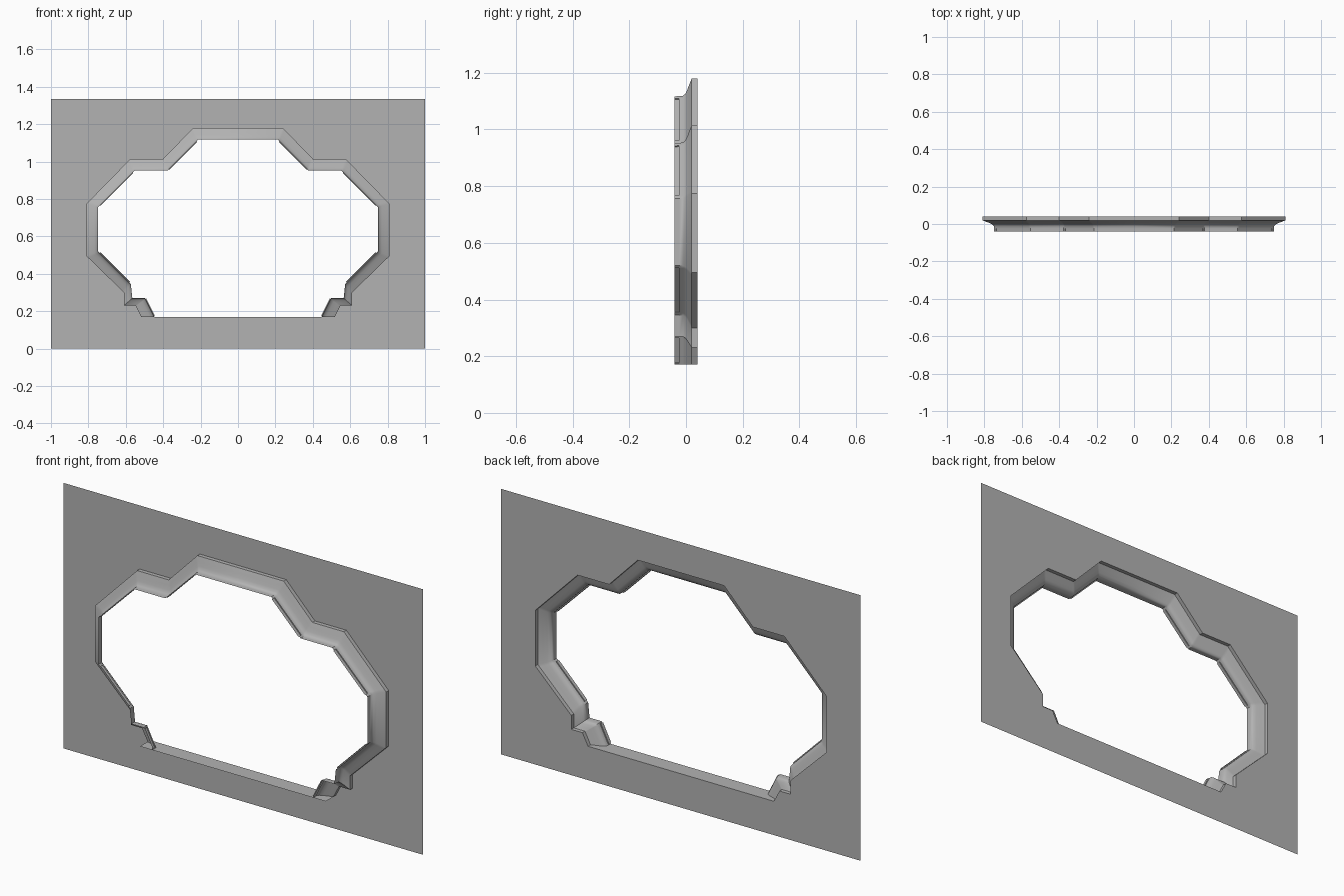
import bpy, bmesh
from mathutils import Vector

if "Cube" in bpy.data.objects:
    bpy.data.objects.remove(bpy.data.objects["Cube"])

BACK, LIP, FRONT = 0.04, -0.024, -0.041
# Right half of the opening: (outer x, outer z, inner x, inner z)
HALF = [(0, 1.18, 0, 1.117), (0.24, 1.18, 0.213, 1.117),
        (0.40, 1.015, 0.377, 0.952), (0.575, 1.015, 0.553, 0.952),
        (0.81, 0.775, 0.748, 0.757), (0.81, 0.495, 0.748, 0.52),
        (0.61, 0.30, 0.573, 0.345), (0.61, 0.23, 0.565, 0.27),
        (0.548, 0.23, 0.497, 0.27), (0.517, 0.17, 0.447, 0.17)]
DIAGONALS = {1, 3, 5, 8}
# Cove cross-section: (depth y, blend from outer to inner outline)
PROFILE = [(BACK, 0), (0.02, 0), (0.011, 0.36), (0.004, 0.66), (-0.003, 0.87),
           (-0.011, 0.97), (LIP, 0.99), (FRONT, 1)]

paint = bpy.data.materials.new("dark_grey")
paint.diffuse_color = (0.45, 0.45, 0.45, 1)
paint.use_nodes = True
paint.node_tree.nodes["Principled BSDF"].inputs["Base Color"].default_value = paint.diffuse_color


def finish(name, bm):
    mesh = bpy.data.meshes.new(name)
    bm.to_mesh(mesh)
    bm.free()
    mesh.materials.append(paint)
    ob = bpy.data.objects.new(name, mesh)
    bpy.context.collection.objects.link(ob)
    return ob


def wall():
    # Flat sheet with the outer outline cut out
    bm = bmesh.new()
    hole = [(p[0], p[1]) for p in HALF] + [(-p[0], p[1]) for p in reversed(HALF[1:])]
    for ring in ([(-1, 0), (1, 0), (1, 1.335), (-1, 1.335)], hole):
        vs = [bm.verts.new((x, BACK, z)) for x, z in ring]
        for i, v in enumerate(vs):
            bm.edges.new((v, vs[(i + 1) % len(vs)]))
    bmesh.ops.triangle_fill(bm, edges=bm.edges[:], use_beauty=True, normal=(0, -1, 0))
    bmesh.ops.dissolve_limit(bm, angle_limit=0.01, verts=bm.verts[:], edges=bm.edges[:])
    for f in bm.faces:
        f.normal_update()
        if f.normal.y > 0:
            f.normal_flip()
    return finish("wall", bm)


def trim():
    # Coved frame swept along the outline, with recessed lips on the diagonals
    path, recessed = [], set()
    for i, p in enumerate(HALF):
        path.append(Vector(p))
        if i in DIAGONALS:
            q = Vector(HALF[i + 1])
            recessed.add(len(path))
            path += [Vector(p).lerp(q, 0.05), Vector(p).lerp(q, 0.95)]
    bm = bmesh.new()
    rows = []
    for p in path:
        row = []
        for y, t in PROFILE:
            row.append(bm.verts.new((p[0] + (p[2] - p[0]) * t, y, p[1] + (p[3] - p[1]) * t)))
        rows.append(row)
    last = len(PROFILE) - 2
    for i in range(len(rows) - 1):
        a, b = rows[i], rows[i + 1]
        for j in range(last + 1):
            if j < last or i not in recessed:
                bm.faces.new((a[j], a[j + 1], b[j + 1], b[j]))
                continue
            d = (b[j].co - a[j].co).normalized()
            inward = Vector((d.z, 0, -d.x)) * 0.005
            a0, a1, b1, b0 = [bm.verts.new(v.co + inward) for v in (a[j], a[j + 1], b[j + 1], b[j])]
            bm.faces.new((a[j], a0, b0, b[j]))
            bm.faces.new((a0, a1, b1, b0))
            bm.faces.new((a[j], a[j + 1], a1, a0))
            bm.faces.new((b[j], b0, b1, b[j + 1]))
    ob = finish("opening_trim", bm)
    m = ob.modifiers.new("mirror", 'MIRROR')
    m.use_axis[0] = True
    m.merge_threshold = 0.0005
    bpy.context.view_layer.objects.active = ob
    ob.select_set(True)
    bpy.ops.object.shade_smooth_by_angle(angle=0.65)
    return ob


def sill():
    # Flat strip along the bottom of the opening
    bm = bmesh.new()
    bm.faces.new([bm.verts.new((x, y, 0.17)) for x, y in
                  ((-0.517, FRONT), (0.517, FRONT), (0.517, BACK), (-0.517, BACK))])
    return finish("sill", bm)


wall()
trim()
sill()
